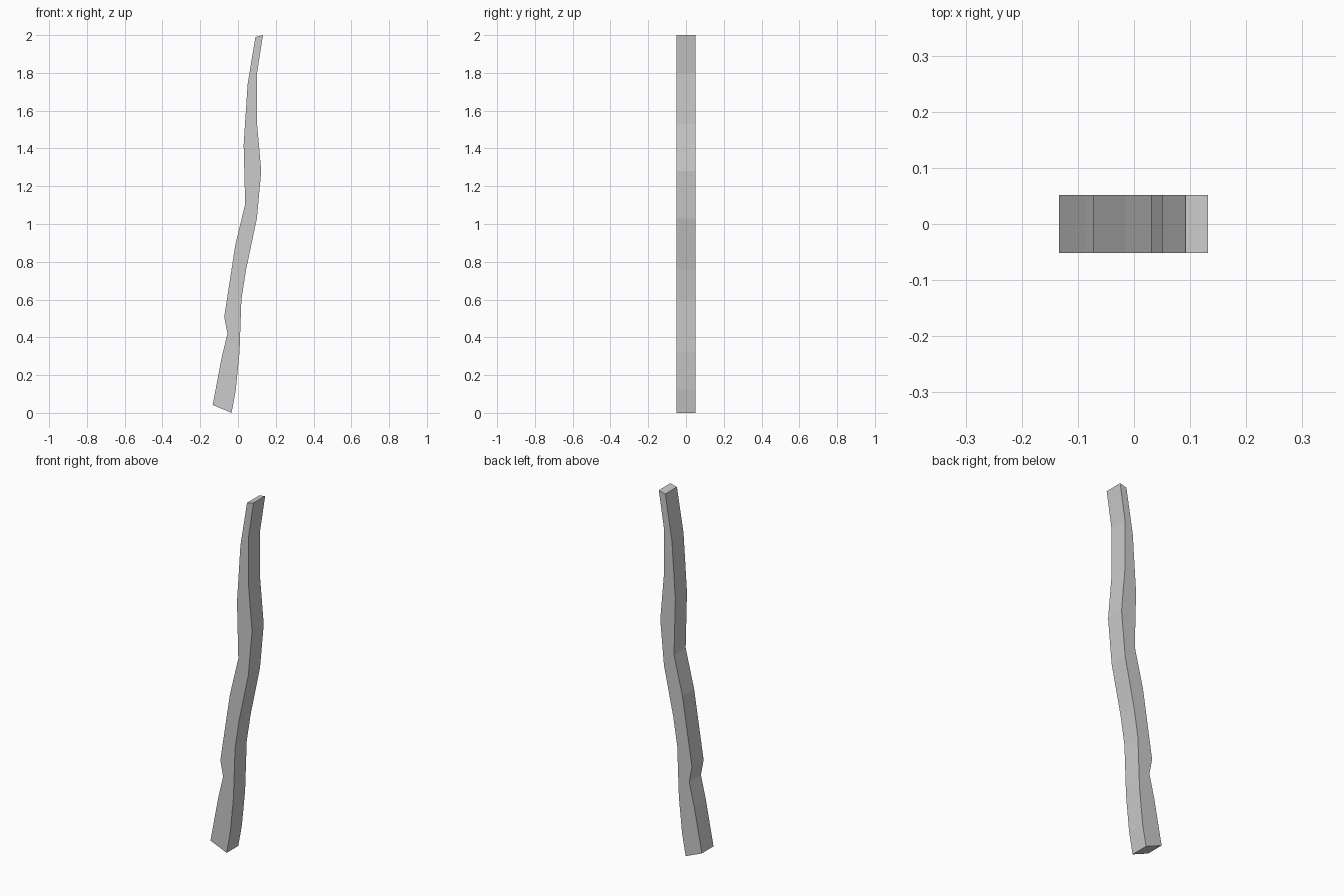
import bpy, bmesh

if "Cube" in bpy.data.objects:
    bpy.data.objects.remove(bpy.data.objects["Cube"])

# Outline of the crooked plank in the x-z plane, each side bottom to top
left = [(-0.134, 0.042), (-0.087, 0.29), (-0.056, 0.42), (-0.073, 0.508),
        (-0.014, 0.89), (0.038, 1.105), (0.03, 1.42), (0.051, 1.74), (0.092, 1.99)]
right = [(-0.034, 0.0), (-0.012, 0.12), (0.008, 0.32), (0.018, 0.60), (0.043, 0.76),
         (0.10, 1.03), (0.123, 1.28), (0.101, 1.53), (0.101, 1.80), (0.132, 2.0)]
thickness = 0.103

# Front face, extruded straight back to an even thickness
bm = bmesh.new()
outline = right + left[::-1]
face = bm.faces.new([bm.verts.new((x, -thickness / 2, z)) for x, z in outline])
ext = bmesh.ops.extrude_face_region(bm, geom=[face], use_keep_orig=True)
back = [v for v in ext["geom"] if isinstance(v, bmesh.types.BMVert)]
bmesh.ops.translate(bm, verts=back, vec=(0, thickness, 0))
bmesh.ops.recalc_face_normals(bm, faces=bm.faces)

mesh = bpy.data.meshes.new("crooked_plank")
bm.to_mesh(mesh)
bm.free()
plank = bpy.data.objects.new("crooked_plank", mesh)
bpy.context.collection.objects.link(plank)
